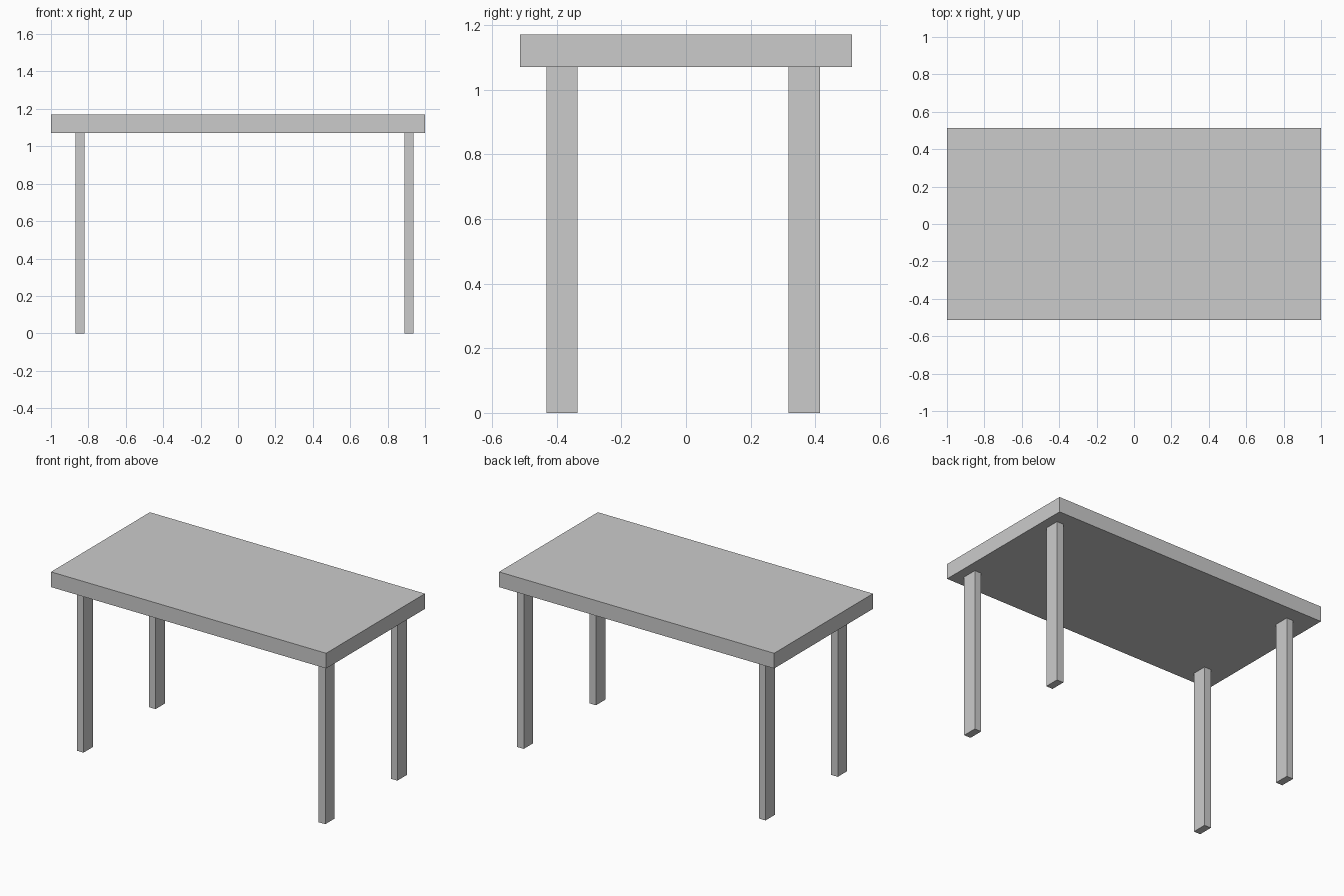
import bpy

if "Cube" in bpy.data.objects:
    bpy.data.objects.remove(bpy.data.objects["Cube"])


def box(name, x, y, z):
    """Axis-aligned box from (min, max) ranges."""
    centre = [(a + b) / 2 for a, b in (x, y, z)]
    bpy.ops.mesh.primitive_cube_add(size=1, location=centre)
    obj = bpy.context.object
    obj.name = name
    obj.scale = [b - a for a, b in (x, y, z)]
    bpy.ops.object.transform_apply(location=False, rotation=False, scale=True)
    return obj


TOP_UNDERSIDE = 1.071

# Table top
box("table_top", (-1, 1), (-0.513, 0.513), (TOP_UNDERSIDE, 1.171))

# Four legs, set slightly off centre under the top
leg_x = {"left": (-0.869, -0.821), "right": (0.889, 0.937)}
leg_y = {"front": (-0.432, -0.335), "back": (0.317, 0.415)}
for side, xs in leg_x.items():
    for end, ys in leg_y.items():
        box(f"{end}_{side}_leg", xs, ys, (0, TOP_UNDERSIDE))
